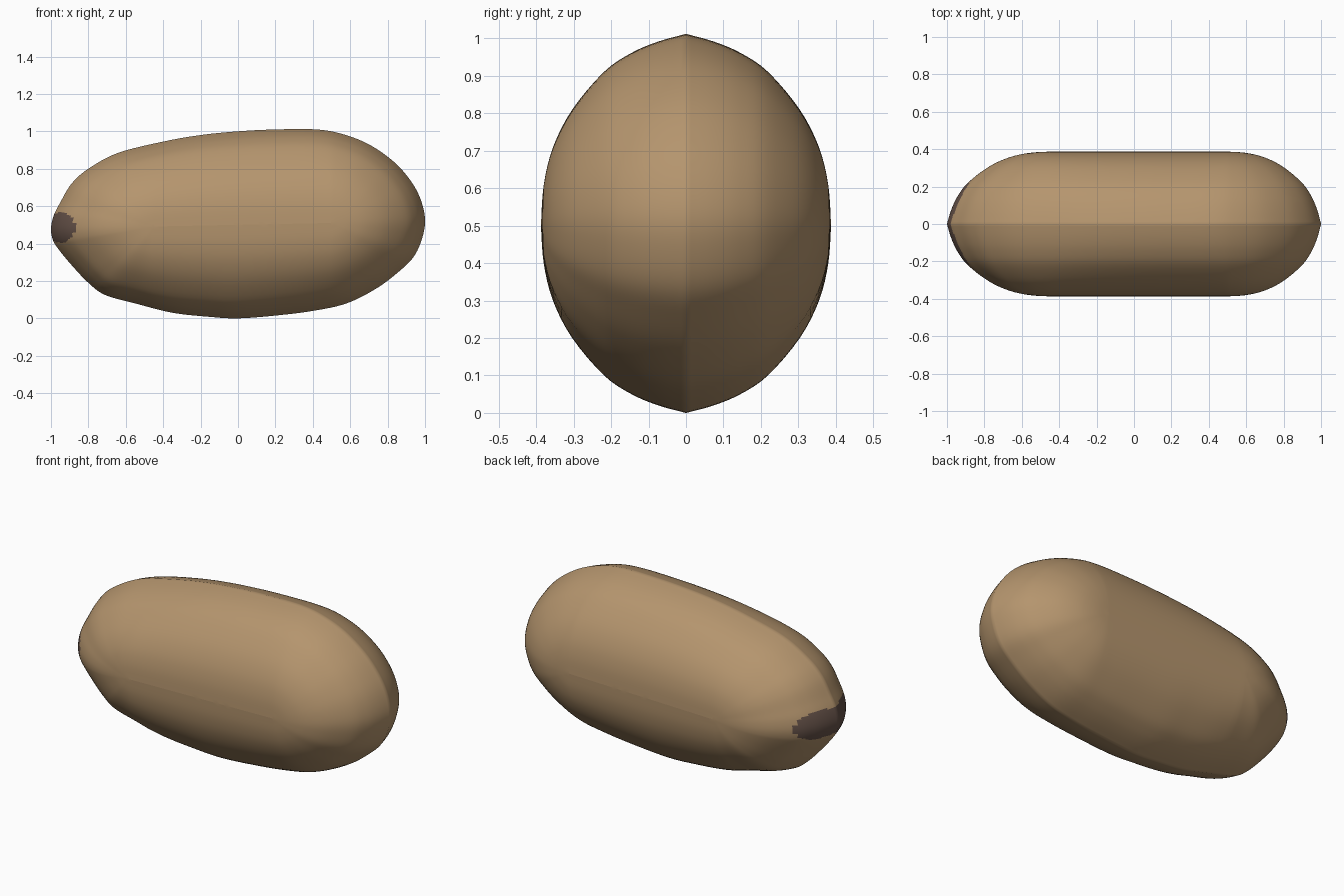
import bpy
import bmesh
from mathutils import Vector

cube = bpy.data.objects.get("Cube")
if cube:
    bpy.data.objects.remove(cube, do_unlink=True)


def material(name, colour):
    mat = bpy.data.materials.new(name)
    mat.use_nodes = True
    mat.diffuse_color = (*colour, 1)
    bsdf = mat.node_tree.nodes["Principled BSDF"]
    bsdf.inputs["Base Color"].default_value = (*colour, 1)
    bsdf.inputs["Roughness"].default_value = 0.7
    return mat


def spline(points, steps, closed):
    """Smooth curve through the points."""
    n = len(points)
    pick = (lambda i: points[i % n]) if closed else (lambda i: points[max(0, min(n - 1, i))])
    out = []
    for i in range(n if closed else n - 1):
        a, b, c, d = (Vector(pick(i + k)) for k in (-1, 0, 1, 2))
        for s in range(steps):
            t = s / steps
            out.append(b + (c - a) * t / 2 + (a * 2 - b * 5 + c * 4 - d) * t * t / 2
                       + (b * 3 - a - c * 3 + d) * t ** 3 / 2)
    if not closed:
        out.append(Vector(points[-1]))
    return out


# Side outline (x, z), from the narrow end over the top and back underneath
OUTLINE = [(-1, .48), (-.985, .55), (-.95, .62), (-.89, .72), (-.8, .8), (-.64, .885),
           (-.4, .945), (-.2, .98), (0, 1), (.2, 1.01), (.42, 1.01), (.56, .985),
           (.7, .93), (.83, .84), (.92, .74), (.975, .64), (1, .53), (.985, .43),
           (.94, .33), (.86, .25), (.74, .16), (.58, .08), (.4, .04), (.2, .015),
           (0, 0), (-.15, .008), (-.35, .03), (-.55, .08), (-.71, .125), (-.8, .19),
           (-.89, .285), (-.96, .37), (-.99, .42)]
# Thickness profile: share of the way from core to rim, share of half width
PROFILE = [(1, 0), (.96, .19), (.9, .375), (.8, .565), (.6, .785), (.4, .918),
           (.2, .982), (0, 1)]
HALF_WIDTH = 0.387

outline = spline(OUTLINE, 6, True)
profile = spline(PROFILE, 4, False)

# Bean body: both halves swell from the shared rim to a straight core line
bm = bmesh.new()
count = len(outline)
for side in (-1, 1):
    rings = []
    for t, h in profile:
        ring = []
        for p in outline:
            core_x = max(-.45, min(.5, p.x))
            core = Vector((core_x, .5 + .02 * core_x))
            q = core.lerp(p, t)
            ring.append(bm.verts.new((q.x, side * HALF_WIDTH * h, q.y)))
        rings.append(ring)
    for r, s in zip(rings, rings[1:]):
        for i in range(count):
            j = (i + 1) % count
            bm.faces.new((r[i], r[j], s[j], s[i]))
bmesh.ops.remove_doubles(bm, verts=bm.verts, dist=0.0005)
bmesh.ops.recalc_face_normals(bm, faces=bm.faces)

# Dark eye spot wrapping the narrow end
for f in bm.faces:
    c = f.calc_center_median()
    if (c.x + .95) ** 2 + (c.z - .485) ** 2 < .08 ** 2:
        f.material_index = 1

mesh = bpy.data.meshes.new("bean_body")
bm.to_mesh(mesh)
bm.free()
mesh.materials.append(material("tan skin", (.46, .30, .155)))
mesh.materials.append(material("dark brown spot", (.13, .083, .065)))
body = bpy.data.objects.new("bean_body", mesh)
bpy.context.collection.objects.link(body)

bpy.ops.object.select_all(action="DESELECT")
body.select_set(True)
bpy.context.view_layer.objects.active = body
bpy.ops.object.shade_smooth_by_angle(angle=0.6)
